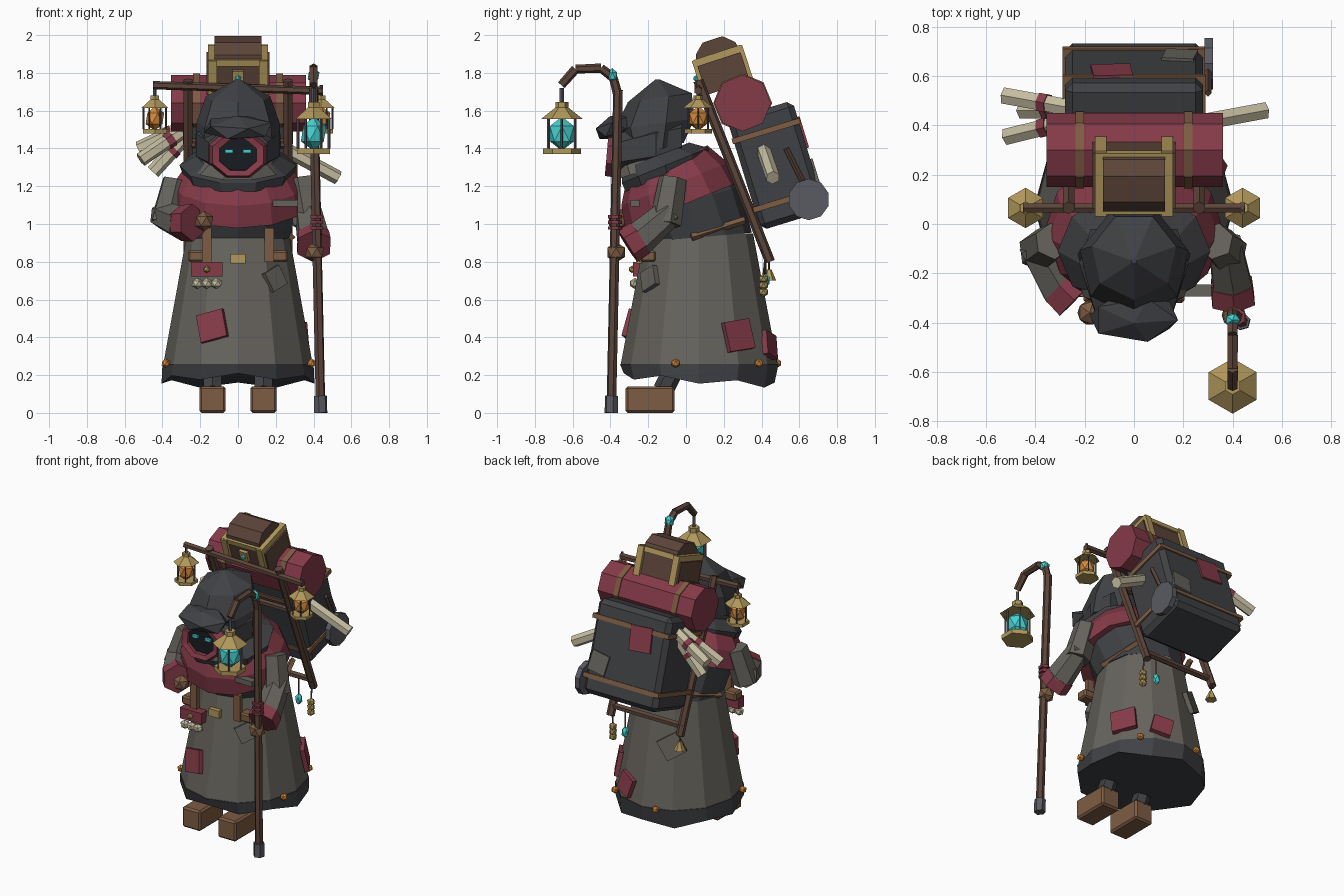
import bpy, bmesh
from math import radians, sin, cos, pi
from mathutils import Vector, Matrix

if "Cube" in bpy.data.objects:
    bpy.data.objects.remove(bpy.data.objects["Cube"])

def mat(name, hexcol):
    m = bpy.data.materials.new(name)
    c = [int(hexcol[i:i + 2], 16) / 255 for i in (0, 2, 4)]
    m.diffuse_color = [v ** 2.2 for v in c] + [1]
    m.use_nodes = True
    m.node_tree.nodes["Principled BSDF"].inputs["Base Color"].default_value = m.diffuse_color
    return m

DARK, ROBE, RED = mat("dark_cloth", "424346"), mat("robe_cloth", "66635d"), mat("red_cloth", "843d4a")
WOOD, LEATHER, GOLD = mat("wood", "5c463c"), mat("leather", "7d5d45"), mat("brass", "b0975c")
CYAN, CREAM, ORANGE = mat("cyan_crystal", "48d0d0"), mat("paper", "c4bca0"), mat("amber", "d4883c")
BLACK, METAL = mat("shadow", "1c2024"), mat("metal", "5a5a62")
I = Matrix.Identity(4)

def finish(bm, name, m, bevel=0):
    bmesh.ops.recalc_face_normals(bm, faces=bm.faces)
    me = bpy.data.meshes.new(name)
    bm.to_mesh(me)
    bm.free()
    me.materials.append(m)
    o = bpy.data.objects.new(name, me)
    bpy.context.collection.objects.link(o)
    if bevel:
        b = o.modifiers.new("bevel", 'BEVEL')
        b.width, b.segments = bevel, 1
    return o

def box(name, loc, size, m, M=I, bevel=0):
    bm = bmesh.new()
    bmesh.ops.create_cube(bm, size=1, matrix=M @ Matrix.Translation(loc) @ Matrix.Diagonal((*size, 1)))
    return finish(bm, name, m, bevel)

def rod(name, a, b, r, m, r2=None, n=6):
    a, b = Vector(a), Vector(b)
    d = b - a
    M = Matrix.Translation((a + b) / 2) @ d.to_track_quat('Z', 'Y').to_matrix().to_4x4()
    bm = bmesh.new()
    bmesh.ops.create_cone(bm, cap_ends=True, segments=n, radius1=r, radius2=r if r2 is None else r2,
                          depth=d.length, matrix=M)
    return finish(bm, name, m)

def ball(name, loc, size, m, sub=1, tilt=0):
    bm = bmesh.new()
    M = Matrix.Translation(loc) @ Matrix.Rotation(radians(tilt), 4, 'X') @ Matrix.Diagonal((*size, 1))
    bmesh.ops.create_icosphere(bm, subdivisions=sub, radius=1, matrix=M)
    return finish(bm, name, m)

def loft(name, rings, m, n=12, zig=0, cap=True, phase=0):
    """rings: (cy, cz, rx, ry, tilt); zig drops every other vertex of the last ring"""
    bm, rows = bmesh.new(), []
    for k, (cy, cz, rx, ry, t) in enumerate(rings):
        row = []
        for i in range(n):
            a = 2 * pi * (i + phase) / n
            u = ry * sin(a)
            dz = -zig * (i % 2 == 0) if k == len(rings) - 1 else 0
            row.append(bm.verts.new((rx * cos(a), cy + u * cos(radians(t)), cz + u * sin(radians(t)) + dz)))
        rows.append(row)
    for p, q in zip(rows, rows[1:]):
        for i in range(n):
            bm.faces.new((p[i], p[(i + 1) % n], q[(i + 1) % n], q[i]))
    if cap:
        bm.faces.new(rows[0])
        bm.faces.new(rows[-1])
    return finish(bm, name, m)

def prism(name, pts, x0, x1, m, M=I):
    bm = bmesh.new()
    f = bm.faces.new([bm.verts.new((x0, y, z)) for y, z in pts])
    g = bmesh.ops.extrude_face_region(bm, geom=[f])
    bmesh.ops.translate(bm, vec=(x1 - x0, 0, 0), verts=[v for v in g["geom"] if isinstance(v, bmesh.types.BMVert)])
    bmesh.ops.transform(bm, matrix=M, verts=bm.verts)
    return finish(bm, name, m)

def robe_point(deg, z, off=0.0):
    k, a = (0.95 - z) / 0.68, radians(deg)
    p = Vector(((0.27 + 0.13 * k) * cos(a), 0.07 + (0.285 + 0.135 * k) * sin(a), z))
    n = Vector((cos(a), sin(a), 0.19)).normalized()
    return p + n * off, n

def robe_patch(name, deg, z, size, m, roll):
    p, n = robe_point(deg, z)
    M = Matrix.Translation(p) @ n.to_track_quat('Z', 'Y').to_matrix().to_4x4() @ Matrix.Rotation(radians(roll), 4, 'Z')
    box(name, (0, 0, 0), (size, size, 0.03), m, M)

# robe, hem and boots
loft("robe_skirt", [(0.07, 0.95, 0.27, 0.285, 0), (0.07, 0.26, 0.395, 0.415, 0)], ROBE)
loft("robe_hem", [(0.07, 0.26, 0.40, 0.42, 0), (0.07, 0.185, 0.405, 0.40, -3.5)], DARK, zig=0.03)
for s in (-1, 1):
    box("boot", (s * 0.135, -0.19, 0.07), (0.14, 0.26, 0.14), LEATHER, bevel=0.012)
    rod("leg", (s * 0.135, -0.12, 0.12), (s * 0.135, -0.08, 0.2), 0.055, DARK)
for deg, z, size, m, roll in [(-112, 0.46, 0.15, RED, 15), (-52, 0.71, 0.11, ROBE, 25), (32, 0.41, 0.16, RED, 8),
                              (68, 0.36, 0.13, RED, -15), (118, 0.67, 0.14, ROBE, 30)]:
    robe_patch("robe_patch", deg, z, size, m, roll)
for deg in (-17, 48, 105, 200):
    ball("hem_bead", robe_point(deg, 0.262, 0.005)[0], (0.025,) * 3, ORANGE)

# torso, shawl and collar, hunched forward
loft("torso", [(0.07, 0.93, 0.28, 0.28, 5), (0.0, 1.12, 0.31, 0.29, 15), (-0.1, 1.32, 0.22, 0.2, 22)], DARK)
loft("shawl", [(-0.02, 1.10, 0.36, 0.325, 22), (-0.06, 1.21, 0.345, 0.305, 22), (-0.1, 1.33, 0.26, 0.23, 22)], RED)
loft("collar", [(-0.1, 1.26, 0.29, 0.25, 22), (-0.11, 1.31, 0.31, 0.26, 22), (-0.16, 1.36, 0.22, 0.2, 22)], DARK, n=10)
loft("scarf", [(-0.17, 1.30, 0.25, 0.225, 18), (-0.2, 1.35, 0.19, 0.2, 18)], ROBE, n=10)
box("shawl_pin", (0.25, -0.27, 1.11), (0.13, 0.05, 0.035), ROBE)

# hood with brim, red lining and shadowed face
loft("hood_crown", [(-0.15, 1.765, 0.012, 0.012, 0), (-0.13, 1.67, 0.175, 0.18, 8), (-0.155, 1.53, 0.225, 0.225, 8),
                    (-0.16, 1.39, 0.235, 0.17, 15)], DARK, n=7, phase=0.25)
loft("hood_cowl", [(-0.02, 1.46, 0.19, 0.13, 90), (-0.16, 1.42, 0.24, 0.16, 90), (-0.36, 1.38, 0.17, 0.14, 85)],
     DARK, n=8, phase=0.5)
ball("hood_brim", (0, -0.38, 1.51), (0.20, 0.11, 0.065), DARK, tilt=20)
loft("hood_lining", [(-0.36, 1.37, 0.165, 0.135, 85), (-0.42, 1.365, 0.145, 0.12, 85),
                     (-0.41, 1.365, 0.105, 0.09, 85), (-0.37, 1.37, 0.105, 0.09, 85)], RED, n=8, cap=False, phase=0.5)
loft("face", [(-0.36, 1.37, 0.13, 0.11, 85), (-0.39, 1.37, 0.11, 0.09, 85)], BLACK, n=8, phase=0.5)
for s in (-1, 1):
    box("eye", (s * 0.048, -0.395, 1.385), (0.042, 0.02, 0.018), CYAN)

# arms: shoulder, elbow, wrist, hand
for sh, el, wr, ha in [((0.33, -0.07, 1.24), (0.375, -0.11, 1.04), (0.40, -0.26, 0.91), (0.405, -0.37, 0.85)),
                       ((-0.33, -0.07, 1.23), (-0.385, -0.11, 1.04), (-0.29, -0.27, 1.0), (-0.18, -0.36, 1.015))]:
    e, w, h = Vector(el), Vector(wr), Vector(ha)
    rod("upper_sleeve", sh, e - Vector((0, 0, 0.04)), 0.075, ROBE, 0.088)
    rod("fore_sleeve", e + (e - w) * 0.2, w, 0.075, ROBE, 0.092)
    rod("cuff", w + (e - w) * 0.12, w + (h - w) * 0.45, 0.095, RED, 0.10)
    ball("hand", h, (0.055,) * 3, LEATHER)

# belt gear
for s in (-1, 1):
    rod("belt", (s * 0.285, 0.03, 0.93), (s * 0.2, 0.31, 1.02), 0.02, LEATHER, n=4)
    box("belt_strap", (s * 0.165, -0.235, 0.89), (0.05, 0.03, 0.18), LEATHER)
    box("belt_pouch", (s * 0.22, -0.2, 0.83), (0.09, 0.08, 0.06), LEATHER, bevel=0.01)
box("buckle", (0, -0.25, 0.815), (0.08, 0.03, 0.05), GOLD)
box("belt_book", (-0.165, -0.25, 0.76), (0.165, 0.06, 0.075), RED)
ball("book_clasp", (-0.165, -0.285, 0.76), (0.02,) * 3, GOLD)
for x in (-0.215, -0.165, -0.115):
    ball("belt_charm", (x, -0.27, 0.685), (0.035, 0.03, 0.03), CREAM)

# lanterns
def lantern(x, y, z, s, glow):
    def p(dz, dx=0, dy=0):
        return (x + dx * s, y + dy * s, z + dz * s)
    rod("lantern_base", p(0), p(0.03), 0.10 * s, GOLD)
    rod("lantern_roof", p(0.185), p(0.25), 0.112 * s, GOLD, 0.03 * s)
    rod("lantern_knob", p(0.245), p(0.275), 0.035 * s, GOLD)
    rod("lantern_hanger", p(0.27), p(0.35), 0.012 * s, METAL, n=4)
    ball("lantern_crystal", p(0.108), (0.075 * s, 0.075 * s, 0.09 * s), glow)
    for k in range(6):
        a = k * pi / 3
        rod("lantern_bar", p(0.03, 0.082 * cos(a), 0.082 * sin(a)), p(0.19, 0.082 * cos(a), 0.082 * sin(a)),
            0.007 * s, METAL, n=4)

# staff with hooked head
rod("staff", (0.437, -0.395, 0.04), (0.40, -0.36, 1.71), 0.026, WOOD)
rod("staff_ferrule", (0.438, -0.396, 0), (0.436, -0.394, 0.09), 0.036, METAL)
hook = [(0.40, -0.36, 1.68), (0.40, -0.385, 1.775), (0.40, -0.45, 1.825), (0.40, -0.585, 1.82), (0.40, -0.66, 1.735)]
for a, b in zip(hook, hook[1:]):
    rod("staff_hook", a, b, 0.025, WOOD, 0.023)
ball("staff_gem", (0.40, -0.39, 1.785), (0.035, 0.03, 0.04), CYAN)
for z in (0.97, 1.0, 1.03):
    rod("staff_wrap", (0.417, -0.376, z), (0.417, -0.376, z + 0.018), 0.038, RED)
lantern(0.40, -0.657, 1.37, 1.0, CYAN)

# pack frame
for s in (-1, 1):
    rod("frame_post", (s * 0.265, 0.065, 1.76), (s * 0.265, 0.445, 0.80), 0.027, WOOD)
    lantern(s * 0.44, 0.065, 1.48, 0.73, ORANGE)
rod("frame_top_bar", (-0.45, 0.065, 1.735), (0.45, 0.065, 1.705), 0.022, WOOD)
rod("frame_low_bar", (-0.28, 0.42, 0.86), (0.28, 0.42, 0.86), 0.022, WOOD)
rod("frame_mid_bar", (-0.28, 0.2, 1.42), (0.28, 0.2, 1.42), 0.02, WOOD)

# tilted pack with straps and patches
P = Matrix.Translation((0, 0.48, 1.31)) @ Matrix.Rotation(radians(17), 4, 'X')
box("pack", (0, 0, 0), (0.56, 0.36, 0.61), DARK, P, bevel=0.03)
for z in (-0.19, 0.19):
    box("pack_strap", (0, 0, z), (0.58, 0.375, 0.03), LEATHER, P)
box("pack_patch", (-0.1, 0.182, 0.12), (0.16, 0.02, 0.16), RED, P @ Matrix.Rotation(0.08, 4, 'Y'))
box("pack_patch", (0.17, 0.182, -0.12), (0.13, 0.02, 0.13), ROBE, P @ Matrix.Rotation(-0.15, 4, 'Y'))
rod("pan", (0.285, 0.65, 1.13), (0.32, 0.65, 1.13), 0.11, METAL, n=10)
rod("pan_handle", (0.30, 0.62, 1.22), (0.30, 0.53, 1.40), 0.015, WOOD, n=4)

# bedroll and treasure chest
rod("bedroll", (-0.355, 0.30, 1.64), (0.36, 0.30, 1.64), 0.15, RED, n=8)
for x in (-0.22, 0.22):
    rod("bedroll_strap", (x - 0.018, 0.30, 1.64), (x + 0.018, 0.30, 1.64), 0.156, LEATHER, n=8)
C = Matrix.Translation((0, 0.19, 1.825)) @ Matrix.Rotation(radians(18), 4, 'X')
box("chest_body", (0, 0, -0.02), (0.30, 0.24, 0.18), WOOD, C)
lid = [(-0.12, 0.06), (0.12, 0.06), (0.11, 0.11), (0.055, 0.16), (-0.055, 0.16), (-0.11, 0.11)]
prism("chest_lid", lid, -0.125, 0.125, WOOD, C)
box("chest_rim", (0, 0, 0.07), (0.315, 0.26, 0.035), GOLD, C)
for x in (-0.135, 0.135):
    box("chest_band", (x, 0, -0.01), (0.045, 0.28, 0.19), GOLD, C)
    box("chest_side", (x * 1.17, 0, -0.03), (0.02, 0.24, 0.16), WOOD, C)
box("chest_lock", (0, -0.125, -0.01), (0.06, 0.03, 0.075), GOLD, C)
ball("lock_gem", C @ Vector((0, -0.145, -0.01)), (0.018,) * 3, CYAN)

# scrolls
for a, b in [((-0.25, 0.47, 1.53), (-0.525, 0.52, 1.40)), ((-0.25, 0.42, 1.52), (-0.515, 0.355, 1.34)),
             ((-0.27, 0.46, 1.47), (-0.45, 0.46, 1.275)), ((0.26, 0.41, 1.39), (0.53, 0.46, 1.245))]:
    a, b = Vector(a), Vector(b)
    rod("scroll", a, b, 0.038, CREAM)
    if b.x < 0:
        rod("scroll_ribbon", a.lerp(b, 0.36), a.lerp(b, 0.48), 0.043, RED)

# charms hanging from the frame
for k in range(3):
    ball("gold_bead", (0.27, 0.41, 0.71 - 0.035 * k), (0.027,) * 3, GOLD)
rod("bead_cord", (0.27, 0.42, 0.82), (0.27, 0.41, 0.72), 0.006, WOOD, n=4)
ball("hanging_gem", (0.17, 0.42, 0.70), (0.025, 0.025, 0.04), CYAN)
rod("gem_cord", (0.17, 0.42, 0.86), (0.17, 0.42, 0.73), 0.006, WOOD, n=4)
rod("bell", (-0.26, 0.44, 0.70), (-0.26, 0.44, 0.76), 0.038, GOLD, 0.012)
rod("bell_cord", (-0.26, 0.44, 0.82), (-0.26, 0.44, 0.75), 0.006, WOOD, n=4)
